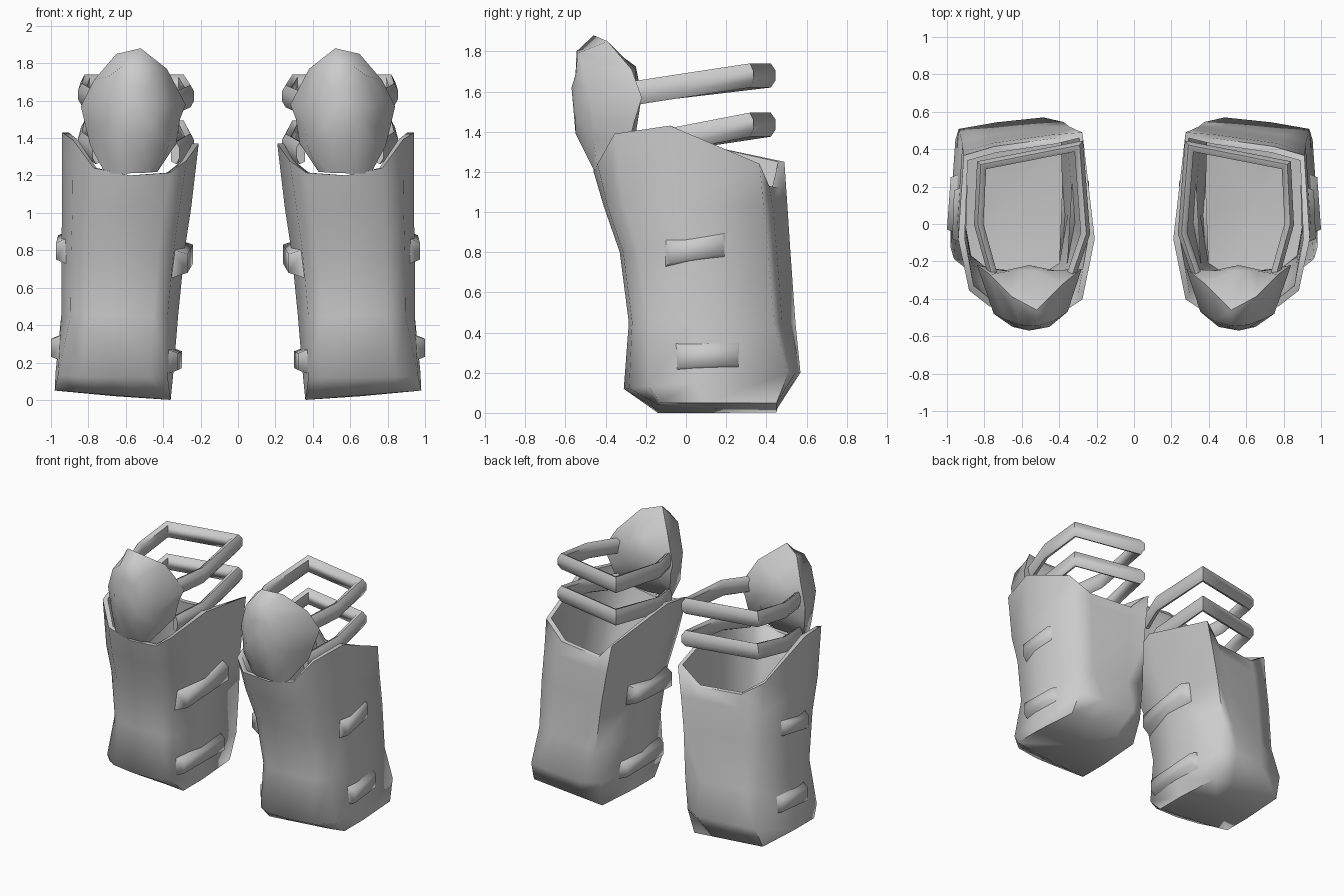
import bpy
import bmesh
import math
from mathutils import Vector

cube = bpy.data.objects.get("Cube")
if cube:
    bpy.data.objects.remove(cube, do_unlink=True)

grey = bpy.data.materials.new("plain_grey")
grey.use_nodes = True
grey.diffuse_color = (0.6, 0.6, 0.6, 1)
grey.node_tree.nodes["Principled BSDF"].inputs["Base Color"].default_value = (0.6, 0.6, 0.6, 1)


def loft(name, rings, start=None, end=None, crease=60):
    """Skin closed rings, cap both ends (fan to a point if given), mirror in x."""
    bm = bmesh.new()
    loops = [[bm.verts.new(p) for p in ring] for ring in rings]
    n = len(loops[0])
    for a, b in zip(loops, loops[1:]):
        for i in range(n):
            j = (i + 1) % n
            bm.faces.new((a[i], a[j], b[j], b[i]))
    for loop, tip in ((loops[0], start), (loops[-1], end)):
        if tip is None:
            bm.faces.new(loop)
        else:
            centre = bm.verts.new(tip)
            for i in range(n):
                bm.faces.new((loop[i], loop[(i + 1) % n], centre))
    bmesh.ops.recalc_face_normals(bm, faces=bm.faces)
    mesh = bpy.data.meshes.new(name)
    bm.to_mesh(mesh)
    bm.free()
    for poly in mesh.polygons:
        poly.use_smooth = True
    mesh.set_sharp_from_angle(angle=math.radians(crease))
    mesh.materials.append(grey)
    obj = bpy.data.objects.new(name, mesh)
    bpy.context.collection.objects.link(obj)
    obj.modifiers.new("mirror", 'MIRROR')


# Shin guard: plan outlines fitted to each level, boxy foot, rounded calf, tilted rim
FOOT = [(.2, 0), (.5, 0), (.8, 0), (1, .02), (1, .4), (.96, 1),
        (.7, 1), (.3, 1), (.04, 1), (0, .4), (0, 0)]
HEEL = [(.2, 0), (.5, 0), (.79, .03), (.98, .14), (1, .4), (.94, .93),
        (.62, .97), (.22, 1), (.03, .92), (0, .4), (.05, .05)]
CALF = [(.21, 0), (.5, 0), (.77, .02), (.92, .11), (1, .4), (.96, .87),
        (.74, .92), (.27, .97), (.09, 1), (0, .4), (.09, .06)]
RIM = [1.215, 1.2, 1.24, 1.39, 1.43, 1.24, 1.13, 1.12, 1.25, 1.37, 1.28]


def level(plan, x_in, x_out, front, back, height):
    return [Vector((x_in + u * (x_out - x_in), front + v * (back - front), height(i, u, v)))
            for i, (u, v) in enumerate(plan)]


def inset(ring, amount):
    centre = sum(ring, Vector()) / len(ring)
    result = []
    for p in ring:
        d = centre - p
        d.z = 0
        result.append(p + d.normalized() * amount)
    return result


outer = [
    level(FOOT, .36, .98, -.14, .45, lambda i, u, v: .05 * u),
    level(HEEL, .345, .975, -.31, .57, lambda i, u, v: .12 + .08 * v),
    level(CALF, .32, .945, -.285, .545, lambda i, u, v: .45),
    level(CALF, .285, .945, -.33, .52, lambda i, u, v: .8),
    level(CALF, .25, .94, -.41, .505, lambda i, u, v: 1.03),
    level(CALF, .21, .94, -.46, .49, lambda i, u, v: RIM[i]),
]
inner = [inset(r, .035) for r in reversed(outer[1:])]
loft("shin_guard", outer + inner, start=(.66, .15, .02), end=(.66, .13, .1), crease=75)

# Knee pad: front plate outline, wider flared outline, domed front and back
FLARE = [(.52, -.46, 1.88), (.65, -.39, 1.85), (.77, -.27, 1.71), (.84, -.22, 1.57),
         (.81, -.26, 1.44), (.79, -.28, 1.36), (.71, -.44, 1.21), (.43, -.44, 1.22),
         (.33, -.28, 1.37), (.31, -.26, 1.5), (.28, -.24, 1.58), (.38, -.32, 1.77)]
PLATE = [(.52, -.545, 1.8), (.61, -.54, 1.79), (.69, -.51, 1.73), (.75, -.48, 1.57),
         (.745, -.46, 1.45), (.73, -.46, 1.36), (.63, -.46, 1.21), (.48, -.46, 1.215),
         (.37, -.46, 1.36), (.36, -.46, 1.47), (.355, -.47, 1.57), (.43, -.52, 1.76)]


def shrink(ring, factor, y):
    cx, cz = .55, 1.57
    return [(cx + (x - cx) * factor, y, cz + (z - cz) * factor) for x, _, z in ring]


loft("knee_pad", [shrink(PLATE, .5, -.55), PLATE, FLARE, shrink(FLARE, .5, -.25)],
     start=(.56, -.57, 1.62), end=(.56, -.22, 1.58), crease=65)

# Straps: a ridged band swept round the back of the leg
SECTION = [(-.02, -.045), (.01, -.06), (.03, -.025), (.03, .025), (.01, .06), (-.02, .045)]
ROUTE = [(.75, -.27), (.825, 0), (.81, .31), (.3, .41), (.265, -.05), (.34, -.27)]


def strap(name, z_front, z_back):
    pts = [Vector((x, y, z_front + (z_back - z_front) * min(1, (y + .27) / .58)))
           for x, y in ROUTE]
    rings = []
    for i, p in enumerate(pts):
        sides = []
        for a, b in ((i - 1, i), (i, i + 1)):
            if a >= 0 and b < len(pts):
                d = pts[b] - pts[a]
                sides.append(Vector((d.y, -d.x, 0)).normalized())
        normal = sum(sides, Vector()).normalized()
        normal /= max(.5, normal.dot(sides[0]))
        rings.append([p + normal * a + Vector((0, 0, b)) for a, b in SECTION])
    loft(name, rings, crease=65)


strap("upper_strap", 1.59, 1.68)
strap("lower_strap", 1.32, 1.435)


# Strap blocks on both sides of the shin guard, tapered into its wall
def block(name, wall, face, y0, y1, z0, z1, rise, slant):
    def ring(x, margin):
        ya, yb = y0 + margin, y1 - margin
        za, zb = z0 + margin, z1 - margin
        return [(x, ya, za), (x - slant, yb, za + rise),
                (x - slant, yb, zb + rise), (x, ya, zb)]
    loft(name, [ring(wall, 0), ring(face, .03)], crease=85)


block("upper_outer_block", .9, .972, -.11, .21, .72, .87, .04, .01)
block("lower_outer_block", .92, 1.0, -.06, .28, .2, .355, .01, .02)
block("upper_inner_block", .36, .27, -.25, .26, .65, .81, .05, .03)
block("lower_inner_block", .4, .32, -.22, .3, .13, .28, .01, .02)
